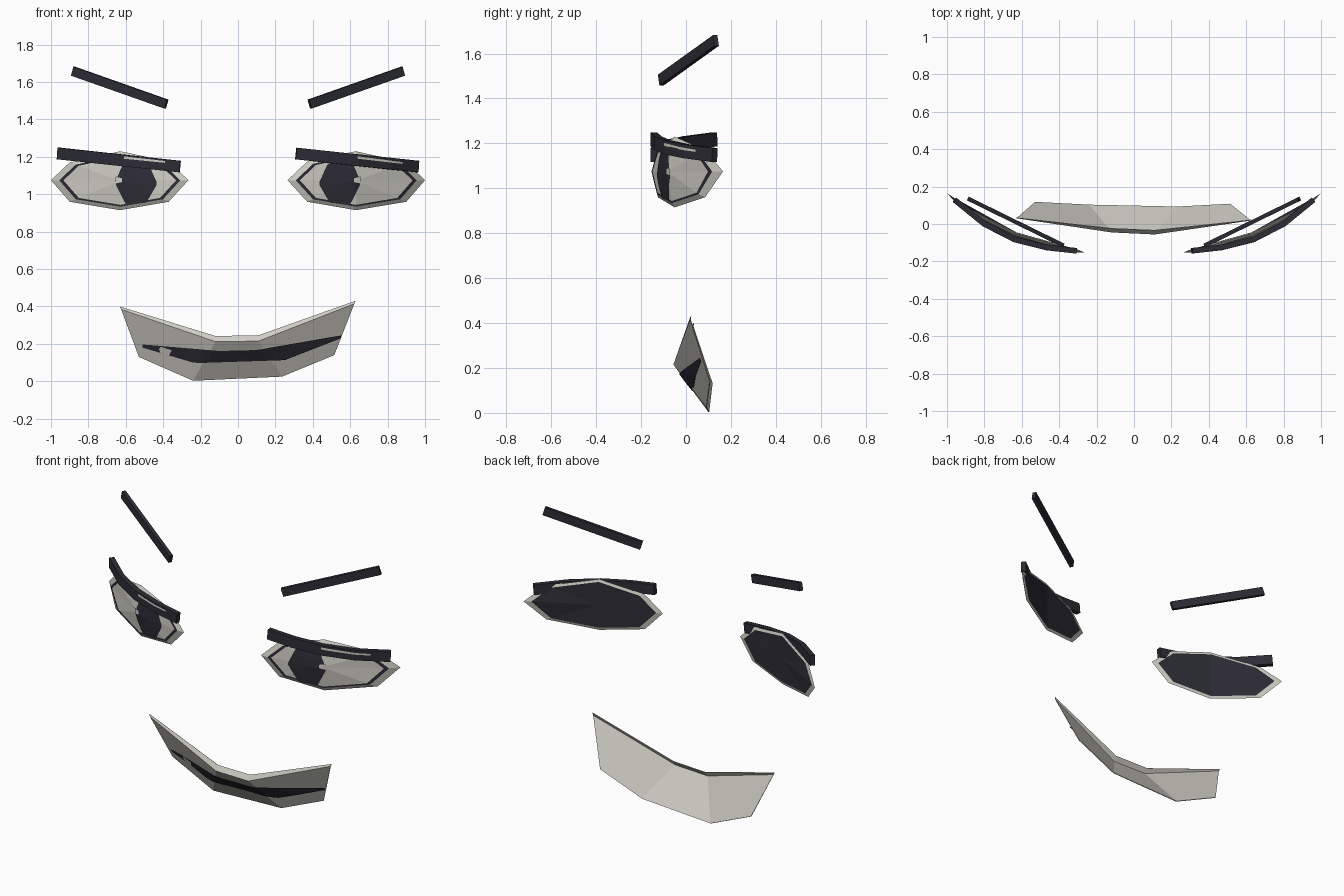
import bpy
from mathutils import Vector
from mathutils.bvhtree import BVHTree

if "Cube" in bpy.data.objects:
    bpy.data.objects.remove(bpy.data.objects["Cube"])


def material(name, rgb):
    m = bpy.data.materials.new(name)
    m.diffuse_color = (*rgb, 1)
    m.use_nodes = True
    m.node_tree.nodes["Principled BSDF"].inputs["Base Color"].default_value = m.diffuse_color
    return m


WHITE = material("warm_white", (0.62, 0.61, 0.55))
DARK = material("dark_ink", (0.026, 0.025, 0.036))


def make(name, verts, faces, mats, indices=None):
    me = bpy.data.meshes.new(name)
    me.from_pydata(verts, [], faces)
    for m in mats:
        me.materials.append(m)
    if indices:
        for p, i in zip(me.polygons, indices):
            p.material_index = i
    me.update()
    ob = bpy.data.objects.new(name, me)
    bpy.context.collection.objects.link(ob)
    return BVHTree.FromPolygons([Vector(v) for v in verts], faces)


def lerp(points, x):
    """Piecewise linear value at x through (x, value) points."""
    for (x0, v0), (x1, v1) in zip(points, points[1:]):
        if x <= x1:
            break
    return v0 + (v1 - v0) * (x - x0) / (x1 - x0)


def plate(name, tree, top, bottom, mat, lift, s=1, cols=16, rows=4):
    """Thin painted shape between two outlines, laid on a surface from the front."""
    x0, x1 = top[0][0], top[-1][0]
    verts, faces = [], []
    for i in range(cols + 1):
        x = x0 + (x1 - x0) * i / cols
        for j in range(rows + 1):
            a, b = lerp(bottom, x), lerp(top, x)
            z = a + (b - a) * j / rows
            hit = tree.ray_cast(Vector((s * x, -3, z)), Vector((0, 1, 0)))[0]
            if hit is None:
                hit = tree.find_nearest(Vector((s * x, 0, z)))[0]
            verts.append((s * x, hit.y - lift, z))
    n = rows + 1
    for i in range(cols):
        for j in range(rows):
            f = (i * n + j, (i + 1) * n + j, (i + 1) * n + j + 1, i * n + j + 1)
            faces.append(f if s > 0 else f[::-1])
    return make(name, verts, faces, [mat])


def bar(name, path, height, depth, mat):
    """Rectangular bar swept along a path."""
    pts = [Vector(p) for p in path]
    verts = []
    for i, p in enumerate(pts):
        t = (pts[min(i + 1, len(pts) - 1)] - pts[max(i - 1, 0)]).normalized()
        side = t.cross(Vector((0, 0, 1))).normalized()
        up = side.cross(t)
        for a, b in ((-1, -1), (1, -1), (1, 1), (-1, 1)):
            verts.append(p + side * a * depth / 2 + up * b * height / 2)
    faces = [(3, 2, 1, 0)]
    for i in range(len(pts) - 1):
        for k in range(4):
            j = (k + 1) % 4
            faces.append((4 * i + k, 4 * i + j, 4 * i + 4 + j, 4 * i + 4 + k))
    e = 4 * (len(pts) - 1)
    faces.append((e, e + 1, e + 2, e + 3))
    if pts[-1].x > pts[0].x:
        faces = [f[::-1] for f in faces]
    faces = [f[::-1] for f in faces]
    return make(name, verts, faces, [mat])


# Eye outline (x, z) and how far it wraps back along x
OUTLINE = [(0.265, 1.075), (0.37, 0.96), (0.63, 0.915), (0.9, 0.96),
           (1.0, 1.075), (0.9, 1.17), (0.63, 1.23), (0.37, 1.175)]
WRAP = [(0.265, -0.152), (0.37, -0.125), (0.63, -0.05), (0.9, 0.085), (1.0, 0.165)]
CX, CZ = 0.63, 1.072


def eye(name, s):
    verts = []

    def ring(scale, push):
        for x, z in OUTLINE:
            x, z = CX + (x - CX) * scale, CZ + (z - CZ) * scale
            verts.append((s * x, lerp(WRAP, x) + push, z))

    # back ring, outer rim, dark liner outer and inner edges
    ring(0.9, 0.006)
    ring(1.0, 0)
    ring(0.88, -0.013)
    ring(0.82, -0.014)
    faces, mats = [], []
    for r, m in ((0, 0), (1, 0), (2, 1)):
        for k in range(8):
            j = (k + 1) % 8
            faces.append((8 * r + k, 8 * r + j, 8 * r + 8 + j, 8 * r + 8 + k))
            mats.append(m)
    verts.append((s * CX, lerp(WRAP, CX) - 0.032, CZ))
    verts.append((s * CX, lerp(WRAP, CX) + 0.006, CZ))
    for k in range(8):
        j = (k + 1) % 8
        faces += [(24 + k, 24 + j, 32), (j, k, 33)]
        mats += [0, 1]
    if s < 0:
        faces = [f[::-1] for f in faces]
    return make(name, verts, faces, [WHITE, DARK], mats)


for side, s in (("right", 1), ("left", -1)):
    tree = eye("eye_" + side, s)
    # Pupil with a small highlight on its outer edge
    pupil = plate("pupil_" + side, tree,
                  [(0.435, 1.065), (0.48, 1.165), (0.61, 1.175), (0.652, 1.075)],
                  [(0.435, 1.05), (0.49, 0.955), (0.60, 0.945), (0.652, 1.05)],
                  DARK, 0.004, s)
    plate("pupil_highlight_" + side, pupil, [(0.62, 1.085), (0.655, 1.095)],
          [(0.62, 1.065), (0.655, 1.058)], WHITE, 0.003, s, 2, 1)

    # Upper lid bends around the eye; both lids slope down towards +x
    path = []
    for x, y in ((0.31, -0.143), (0.47, -0.125), (0.64, -0.082), (0.8, 0.0), (0.958, 0.128)):
        z = 1.218 - 0.07 * ((x - 0.31) if s > 0 else (0.958 - x)) / 0.648
        path.append((s * x, y, z))
    lid = bar("upper_lid_" + side, path, 0.062, 0.03, DARK)

    # Sliver of the rim showing on the lower half of the lid
    if s > 0:
        top, low = [(0.64, 1.203), (0.88, 1.172)], [(0.64, 1.19), (0.88, 1.162)]
    else:
        top, low = [(0.39, 1.178), (0.61, 1.203)], [(0.39, 1.168), (0.61, 1.19)]
    plate("rim_sliver_" + side, lid, top, low, WHITE, 0.003, s, 8, 1)

    # Eyebrow
    bar("eyebrow_" + side, [(s * 0.383, -0.112, 1.482), (s * 0.882, 0.133, 1.658)],
        0.05, 0.022, DARK)

# Mouth sheet: bottom edge, front crease and turned-back upper lip
ROWS = [
    [(-0.53, 0.115, 0.13), (-0.24, 0.1, 0.003), (0.235, 0.09, 0.025), (0.515, 0.105, 0.14)],
    [(-0.625, 0.03, 0.385), (-0.12, -0.045, 0.212), (0.11, -0.056, 0.215), (0.622, 0.018, 0.415)],
    [(-0.632, 0.032, 0.40), (-0.12, -0.025, 0.242), (0.11, -0.035, 0.246), (0.627, 0.02, 0.43)],
]
verts = [p for row in ROWS for p in row]
faces = [(4 * r + i, 4 * r + i + 1, 4 * r + i + 5, 4 * r + i + 4)
         for r in range(2) for i in range(3)]
mouth = make("mouth", verts, faces, [WHITE])
thick = bpy.data.objects["mouth"].modifiers.new("thickness", "SOLIDIFY")
thick.thickness = 0.004

# Dark line between the lips
plate("mouth_line", mouth,
      [(-0.51, 0.197), (-0.1, 0.162), (0.1, 0.167), (0.55, 0.245)],
      [(-0.51, 0.18), (-0.23, 0.097), (0.25, 0.113), (0.55, 0.23)],
      DARK, 0.008, 1, 32, 4)
